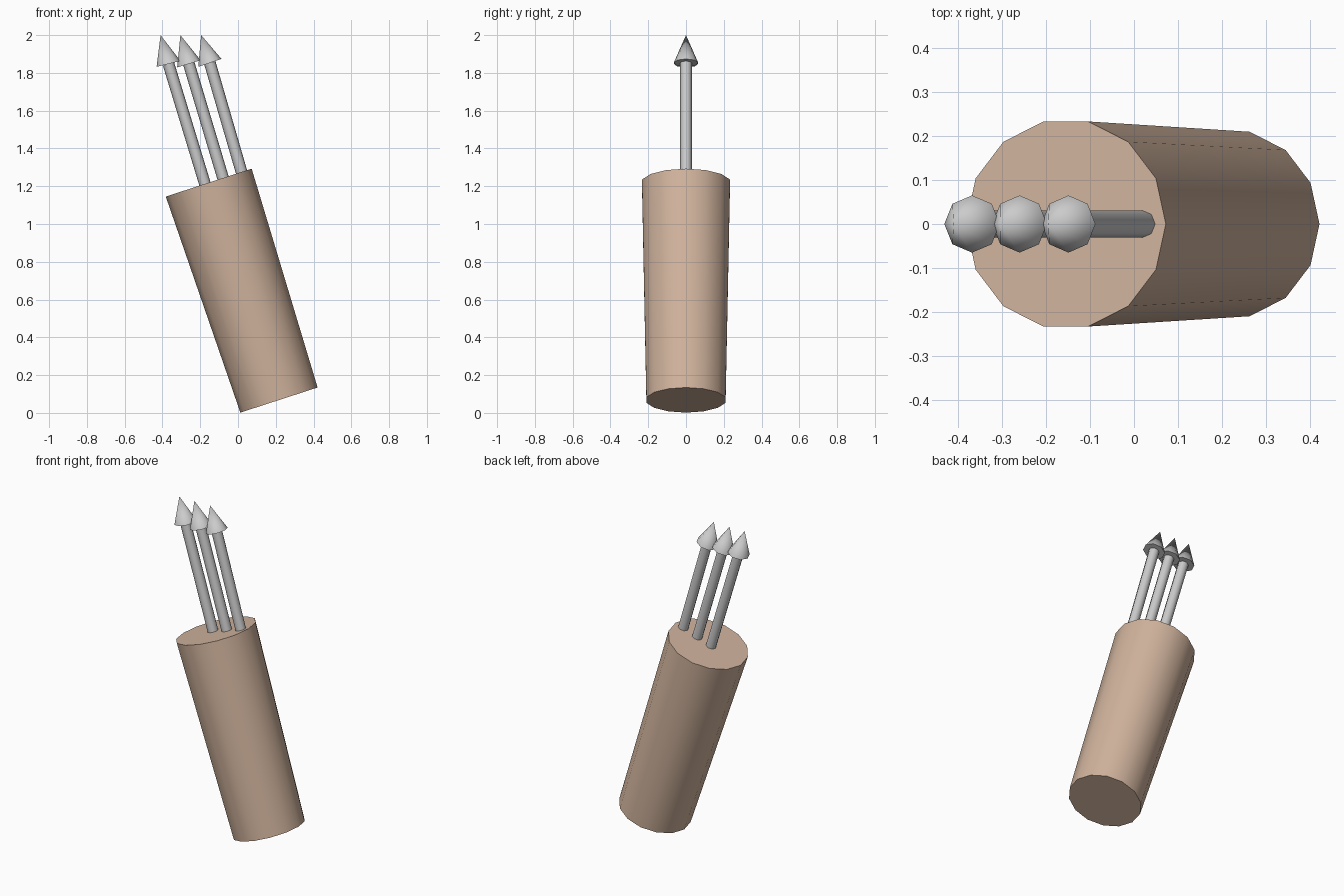
import bpy, bmesh
from math import sin, cos, pi, radians
from mathutils import Vector

if "Cube" in bpy.data.objects:
    bpy.data.objects.remove(bpy.data.objects["Cube"])


def loft(name, rings, sides, material=None):
    """Closed solid through rings (x, z, radius, tilt in degrees); radius 0 makes a point."""
    bm = bmesh.new()
    loops = []
    for x, z, r, tilt in rings:
        t = radians(tilt)
        c, u, v = Vector((x, 0, z)), Vector((cos(t), 0, sin(t))), Vector((0, 1, 0))
        if r == 0:
            loops.append([bm.verts.new(c)] * sides)
        else:
            angles = [2 * pi * i / sides for i in range(sides)]
            loops.append([bm.verts.new(c + r * (cos(a) * u + sin(a) * v)) for a in angles])
    for low, high in zip(loops, loops[1:]):
        for i in range(sides):
            j = (i + 1) % sides
            corners = [low[i], low[j], high[j], high[i]]
            bm.faces.new(list(dict.fromkeys(corners)))
    for loop, ring in ((loops[0], rings[0]), (loops[-1], rings[-1])):
        if ring[2] > 0:
            bm.faces.new(loop)
    bmesh.ops.recalc_face_normals(bm, faces=bm.faces)
    mesh = bpy.data.meshes.new(name)
    bm.to_mesh(mesh)
    bm.free()
    obj = bpy.data.objects.new(name, mesh)
    bpy.context.collection.objects.link(obj)
    if material:
        mesh.materials.append(material)
    # Smooth round the sides, crisp at the rims
    bpy.ops.object.select_all(action='DESELECT')
    obj.select_set(True)
    bpy.context.view_layer.objects.active = obj
    bpy.ops.object.shade_smooth_by_angle(angle=radians(50))
    return obj


leather = bpy.data.materials.new("leather")
leather.diffuse_color = (0.63, 0.45, 0.335, 1)
leather.use_nodes = True
leather.node_tree.nodes["Principled BSDF"].inputs["Base Color"].default_value = leather.diffuse_color

# Quiver: slightly flared, leaning to the left
loft("quiver", [(0.217, 0.068, 0.215, 18), (-0.155, 1.219, 0.239, 18)], 14, leather)

# Arrows: shaft foot, head base centre, tip (x, z) and tilt of the head base
arrows = [
    ((-0.175, 1.212), (-0.368, 1.848), (-0.410, 2.0), 14),
    ((-0.079, 1.243), (-0.260, 1.848), (-0.305, 2.0), 17),
    ((0.019, 1.274), (-0.149, 1.853), (-0.195, 2.0), 19),
]
for n, (foot, neck, tip, tilt) in enumerate(arrows, 1):
    loft(f"arrow_shaft_{n}", [(*foot, 0.031, 18), (*neck, 0.031, 18)], 8)
    loft(f"arrow_head_{n}", [(*neck, 0.065, tilt), (*tip, 0, tilt)], 8)
